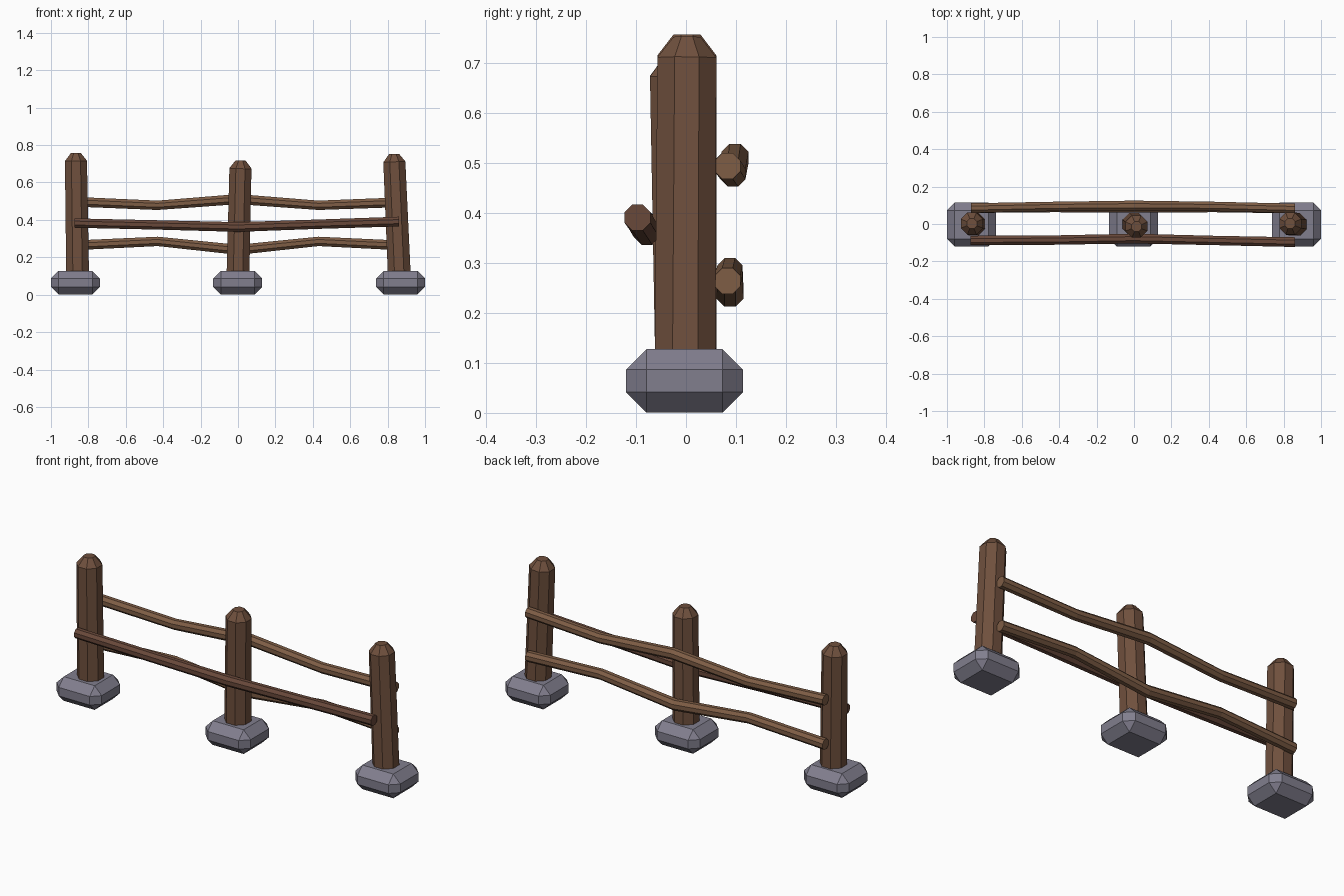
import bpy, bmesh, math
from mathutils import Vector

if "Cube" in bpy.data.objects:
    bpy.data.objects.remove(bpy.data.objects["Cube"])


def material(name, rgb):
    m = bpy.data.materials.new(name)
    m.diffuse_color = (*rgb, 1)
    m.use_nodes = True
    m.node_tree.nodes["Principled BSDF"].inputs["Base Color"].default_value = m.diffuse_color
    return m


POST = material("post_wood", (0.16, 0.08, 0.047))
FRONT = material("dark_rail_wood", (0.14, 0.065, 0.042))
BACK = material("light_rail_wood", (0.21, 0.11, 0.06))
STONE = material("stone", (0.22, 0.21, 0.27))


def finish(name, bm, mat):
    bmesh.ops.recalc_face_normals(bm, faces=bm.faces)
    me = bpy.data.meshes.new(name)
    bm.to_mesh(me)
    bm.free()
    me.materials.append(mat)
    ob = bpy.data.objects.new(name, me)
    bpy.context.collection.objects.link(ob)
    return ob


def loft(name, rings, u, v, mat, sides=8):
    """Octagonal beam through (centre, apothem) rings lying in the plane u, v."""
    bm = bmesh.new()
    loops = []
    for c, r in rings:
        k = r / math.cos(math.pi / sides)
        angs = [2 * math.pi * (i + 0.5) / sides for i in range(sides)]
        loops.append([bm.verts.new(Vector(c) + k * (math.cos(a) * u + math.sin(a) * v))
                      for a in angs])
    for a, b in zip(loops, loops[1:]):
        for i in range(sides):
            j = (i + 1) % sides
            bm.faces.new((a[i], a[j], b[j], b[i]))
    bm.faces.new(loops[0])
    bm.faces.new(loops[-1])
    return finish(name, bm, mat)


# Leaning posts with chamfered tops
posts = {
    "left": ((-0.857, 0, 0.07), (-0.867, 0.002, 0.757)),
    "middle": ((-0.001, 0, 0.07), (0.014, -0.014, 0.717)),
    "right": ((0.864, -0.002, 0.07), (0.834, 0.002, 0.752)),
}
for side, (a, b) in posts.items():
    a, b = Vector(a), Vector(b)
    axis = (b - a).normalized()
    u = Vector((0, 1, 0)).cross(axis).normalized()
    v = axis.cross(u)
    loft(side + "_post", [(a, 0.061), (b - axis * 0.042, 0.059), (b, 0.027)], u, v, POST)

# Chamfered foot stones
for side, x in (("left", -0.869), ("middle", -0.002), ("right", 0.869)):
    bm = bmesh.new()
    bmesh.ops.create_cube(bm, size=1)
    for w in bm.verts:
        w.co = (x + w.co.x * 0.262, -0.003 + w.co.y * 0.234, 0.064 + w.co.z * 0.127)
    bmesh.ops.bevel(bm, geom=bm.edges[:], offset=0.041, segments=1, affect='EDGES')
    finish(side + "_foot_stone", bm, STONE)

# Bent rails: (x, y, z, apothem) along the length
rails = {
    "upper_back_rail": (BACK, [(-0.872, 0.085, 0.497, 0.026), (-0.43, 0.094, 0.478, 0.025),
                               (0, 0.098, 0.511, 0.027), (0.43, 0.094, 0.478, 0.025),
                               (0.86, 0.083, 0.494, 0.026)]),
    "lower_back_rail": (BACK, [(-0.872, 0.085, 0.264, 0.026), (-0.43, 0.088, 0.285, 0.025),
                               (0, 0.088, 0.24, 0.027), (0.43, 0.088, 0.285, 0.025),
                               (0.86, 0.083, 0.264, 0.026)]),
    "front_rail": (FRONT, [(-0.875, -0.088, 0.383, 0.025), (-0.43, -0.086, 0.373, 0.025),
                           (0, -0.078, 0.362, 0.026), (0.43, -0.088, 0.377, 0.025),
                           (0.86, -0.097, 0.391, 0.026)]),
}
for name, (mat, pts) in rails.items():
    loft(name, [(p[:3], p[3]) for p in pts], Vector((0, 1, 0)), Vector((0, 0, 1)), mat)
